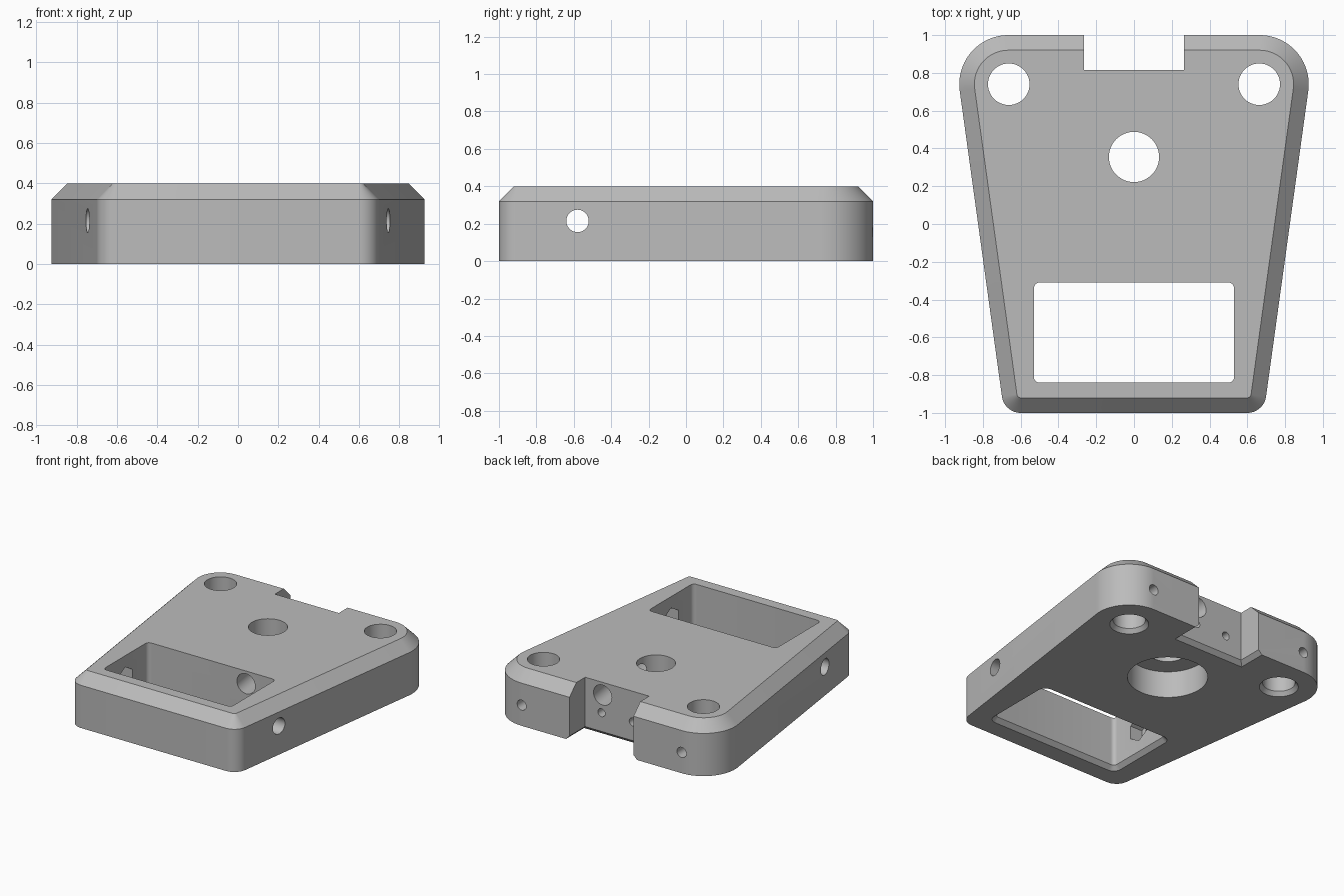
import bpy, bmesh
from math import radians, sin, cos, pi
from mathutils import Vector, Matrix

if "Cube" in bpy.data.objects:
    bpy.data.objects.remove(bpy.data.objects["Cube"], do_unlink=True)

grey = bpy.data.materials.new("plain grey")
grey.use_nodes = True
COLOUR = (0.5, 0.5, 0.5, 1)
grey.diffuse_color = COLOUR
grey.node_tree.nodes["Principled BSDF"].inputs["Base Color"].default_value = COLOUR


def finish(bm, name):
    bmesh.ops.recalc_face_normals(bm, faces=bm.faces[:])
    mesh = bpy.data.meshes.new(name)
    bm.to_mesh(mesh)
    bm.free()
    mesh.materials.append(grey)
    ob = bpy.data.objects.new(name, mesh)
    bpy.context.collection.objects.link(ob)
    return ob


def arc(cx, cy, r, a0, a1, steps):
    angles = [radians(a0 + (a1 - a0) * i / steps) for i in range(steps + 1)]
    return [(cx + r * cos(a), cy + r * sin(a)) for a in angles]


def loft(name, outline, sections):
    """Stack an outline, grown by a given amount, at each height."""
    bm = bmesh.new()
    rings = [[bm.verts.new((x, y, z)) for x, y in outline(g)] for z, g in sections]
    n = len(rings[0])
    for low, high in zip(rings, rings[1:]):
        for i in range(n):
            j = (i + 1) % n
            bm.faces.new((low[i], low[j], high[j], high[i]))
    bm.faces.new(rings[0][::-1])
    bm.faces.new(rings[-1])
    return finish(bm, name)


def rod(name, start, end, r, sides=32):
    start, end = Vector(start), Vector(end)
    d = end - start
    turn = d.to_track_quat('Z', 'Y').to_matrix().to_4x4()
    bm = bmesh.new()
    bmesh.ops.create_cone(bm, cap_ends=True, segments=sides, radius1=r, radius2=r,
                          depth=d.length, matrix=Matrix.Translation((start + end) / 2) @ turn)
    return finish(bm, name)


# Outlines
def body_outline(g):
    tilt = -7.86
    half = arc(0.6, -0.9, 0.1 + g, -90, tilt, 12) + arc(0.665, 0.74, 0.26 + g, tilt, 90, 24)
    return half + [(-x, y) for x, y in reversed(half)]


def circle(cx, cy, r):
    return lambda g: arc(cx, cy, r + g, 0, 360, 48)[:-1]


def window_outline(g):
    r = 0.03
    corners = [(0.5, -0.34, 0), (-0.5, -0.34, 90), (-0.5, -0.81, 180), (0.5, -0.81, 270)]
    return [p for x, y, a in corners for p in arc(x, y, r + g, a, a + 90, 6)]


def notch_outline(g):
    w, y = 0.265 + g, 0.815 - g
    return [(-w, y), (w, y), (w, 1.3), (-w, 1.3)]


# Body with bevelled top rim
body = loft("body", body_outline, [(0, 0), (0.32, 0), (0.4, -0.08)])

# Openings flared at the underside
flare = [(-0.05, 0.08), (0.03, 0), (0.5, 0)]
cutters = [
    loft("window_cutter", window_outline, flare),
    loft("notch_cutter", notch_outline, flare),
    loft("centre_hole_cutter", circle(0, 0.355, 0.133),
         [(-0.1, 0.14), (0.2, 0.14), (0.2, 0), (0.5, 0)]),
    # slanted passage from the notch to the window
    rod("passage_cutter", (0.105, 0.92, 0.305), (0.3, -0.42, 0.305), 0.075),
]
for s in (-1, 1):
    cutters += [
        loft("corner_hole_cutter", circle(s * 0.663, 0.74, 0.11),
             [(-0.05, 0.06), (0.03, 0), (0.5, 0)]),
        rod("side_hole_cutter", (s * 0.4, -0.58, 0.215), (s * 1.1, -0.58, 0.215), 0.06),
        rod("nut_pocket_cutter", (s * 0.45, -0.58, 0.215), (s * 0.63, -0.58, 0.215), 0.1, 6),
        rod("back_hole_cutter", (s * 0.663, 0.74, 0.155), (s * 0.663, 1.1, 0.155), 0.038),
        rod("notch_hole_cutter", (s * 0.13, 0.68, 0.17), (s * 0.13, 0.95, 0.17), 0.03),
    ]

# Cut every opening, then drop the cutters
bpy.context.view_layer.objects.active = body
for c in cutters:
    c.hide_render = True
    mod = body.modifiers.new(c.name, 'BOOLEAN')
    mod.operation = 'DIFFERENCE'
    mod.solver = 'EXACT'
    mod.object = c
    bpy.ops.object.modifier_apply(modifier=mod.name)
    bpy.data.objects.remove(c, do_unlink=True)

bpy.ops.object.select_all(action='DESELECT')
body.select_set(True)
bpy.ops.object.shade_smooth_by_angle(angle=radians(30))
